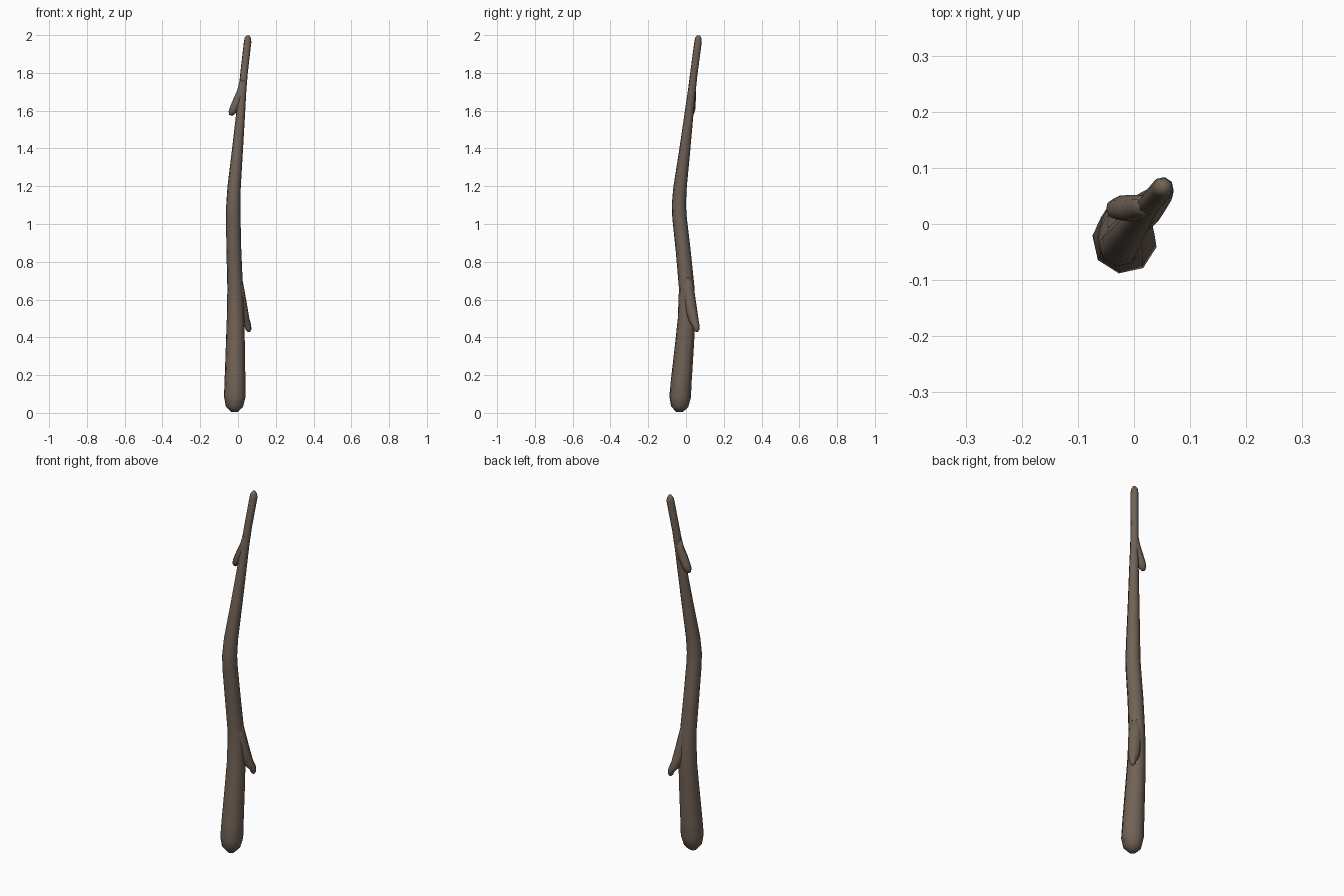
import bpy, bmesh, math
from mathutils import Vector

bark = bpy.data.materials.new("brown bark")
bark.diffuse_color = (0.165, 0.122, 0.092, 1)


def tube(name, stations, sides=8, turn=-10):
    """Closed tube through (x, y, z, radius) stations, with smooth shading."""
    bm = bmesh.new()
    pts = [Vector(s[:3]) for s in stations]
    rings = []
    for i, s in enumerate(stations):
        axis = (pts[min(i + 1, len(pts) - 1)] - pts[max(i - 1, 0)]).normalized()
        u = Vector((1, 0, 0))
        u = (u - axis * u.dot(axis)).normalized()
        v = axis.cross(u)
        ring = []
        for k in range(sides):
            a = 2 * math.pi * k / sides + math.radians(turn)
            ring.append(bm.verts.new(pts[i] + (u * math.cos(a) + v * math.sin(a)) * s[3]))
        rings.append(ring)
    for a, b in zip(rings, rings[1:]):
        for k in range(sides):
            j = (k + 1) % sides
            bm.faces.new((a[k], a[j], b[j], b[k]))
    bm.faces.new(rings[0])
    bm.faces.new(rings[-1])
    bmesh.ops.recalc_face_normals(bm, faces=bm.faces)
    mesh = bpy.data.meshes.new(name)
    bm.to_mesh(mesh)
    bm.free()
    for p in mesh.polygons:
        p.use_smooth = True
    mesh.materials.append(bark)
    obj = bpy.data.objects.new(name, mesh)
    bpy.context.collection.objects.link(obj)
    return obj


# Main crooked stem with rounded ends
tube("stem", [
    (-0.020, -0.036, 0.005, 0.018), (-0.019, -0.034, 0.032, 0.046),
    (-0.017, -0.031, 0.085, 0.058), (-0.016, -0.025, 0.17, 0.056),
    (-0.014, -0.008, 0.36, 0.051), (-0.013, 0.003, 0.50, 0.047),
    (-0.015, 0.004, 0.66, 0.042), (-0.022, -0.015, 0.86, 0.040),
    (-0.025, -0.034, 1.03, 0.039), (-0.025, -0.038, 1.10, 0.038),
    (-0.021, -0.032, 1.19, 0.036), (-0.004, -0.008, 1.38, 0.030),
    (0.011, 0.012, 1.55, 0.025), (0.023, 0.030, 1.70, 0.021),
    (0.032, 0.042, 1.80, 0.020), (0.051, 0.064, 1.965, 0.020),
    (0.052, 0.065, 1.985, 0.017), (0.053, 0.066, 1.998, 0.008)])

# Lower broken twig, hanging down on the back right
tube("lower_twig", [
    (-0.012, 0.002, 0.73, 0.030), (0.000, 0.010, 0.65, 0.034),
    (0.018, 0.025, 0.56, 0.032), (0.036, 0.041, 0.49, 0.026),
    (0.053, 0.054, 0.46, 0.018), (0.056, 0.056, 0.44, 0.015),
    (0.057, 0.057, 0.428, 0.006)])

# Upper broken twig, hanging down on the left
tube("upper_twig", [
    (0.026, 0.034, 1.76, 0.017), (0.015, 0.031, 1.70, 0.021),
    (-0.004, 0.028, 1.65, 0.024), (-0.022, 0.028, 1.61, 0.023),
    (-0.034, 0.027, 1.588, 0.018), (-0.039, 0.027, 1.575, 0.008)])
